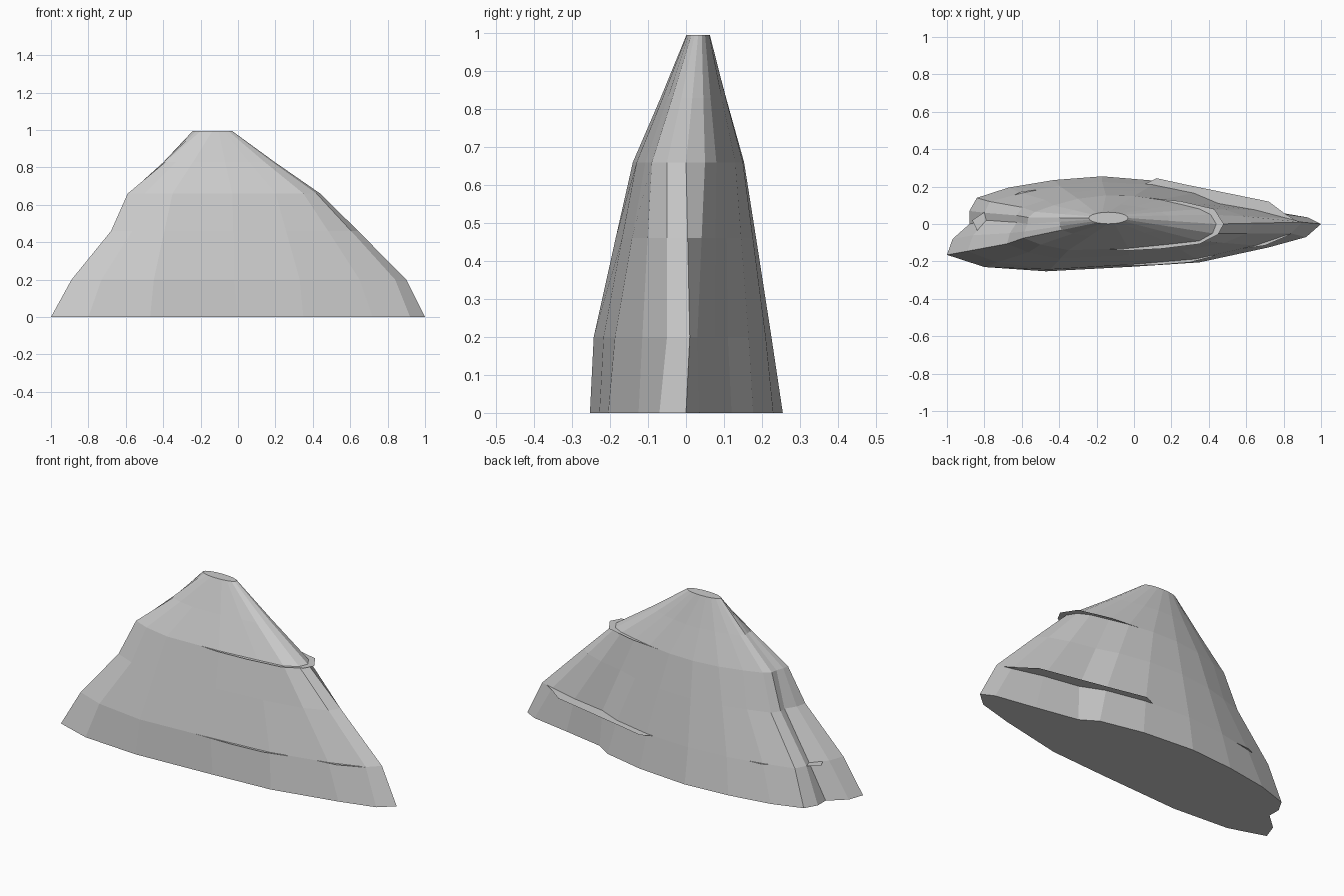
import bpy, bmesh, math

# Horizontal contours of the mountain, counter-clockwise from the +x tip
FOOT = [(1, 0), (.93, .035), (.7, .075), (.46, .12), (.37, .177), (.13, .23), (-.17, .255),
        (-.43, .235), (-.67, .195), (-.84, .14), (-.88, .07), (-.88, 0), (-.97, -.08),
        (-1, -.165), (-.8, -.23), (-.47, -.253), (0, -.228), (.35, -.205), (.72, -.125), (.92, -.07)]
LOW = [(.9, .01), (.82, .03), (.65, .075), (.45, .11), (.32, .165), (.1, .21), (-.17, .225),
       (-.4, .205), (-.6, .165), (-.77, .12), (-.8, .06), (-.79, .02), (-.86, -.06),
       (-.89, -.145), (-.73, -.205), (-.45, -.243), (-.02, -.217), (.33, -.187), (.65, -.115), (.84, -.05)]
HIGH = [(.44, 0), (.41, .05), (.35, .08), (.25, .105), (.14, .13), (0, .15), (-.15, .153),
        (-.3, .135), (-.43, .1), (-.53, .065), (-.565, .035), (-.57, 0), (-.585, -.04),
        (-.59, -.075), (-.5, -.11), (-.35, -.14), (-.03, -.13), (.2, -.107), (.35, -.09), (.42, -.05)]
N = len(FOOT)
PEAK = [(-.137 + .105 * math.cos(2 * math.pi * i / N), .032 + .031 * math.sin(2 * math.pi * i / N))
        for i in range(N)]


def blend(a, b, t, squeeze=1.0):
    """Contour between two others; squeeze pulls in the left end."""
    out = []
    for p, q in zip(a, b):
        x, y = p[0] + (q[0] - p[0]) * t, p[1] + (q[1] - p[1]) * t
        out.append((x * squeeze if x < -.5 else x, y))
    return out


def finish(bm, name):
    mesh = bpy.data.meshes.new(name)
    bm.to_mesh(mesh)
    bm.free()
    ob = bpy.data.objects.new(name, mesh)
    bpy.context.collection.objects.link(ob)


# Mountain body: stacked contours lofted and capped
levels = [(0, FOOT), (.2, LOW), (.46, blend(LOW, HIGH, .56, .94)), (.66, HIGH),
          (.83, blend(HIGH, PEAK, .52)), (.995, PEAK)]
bm = bmesh.new()
rings = [[bm.verts.new((x, y, z)) for x, y in pts] for z, pts in levels]
for a, b in zip(rings, rings[1:]):
    for i in range(N):
        j = (i + 1) % N
        bm.faces.new((a[i], a[j], b[j], b[i]))
bm.faces.new(rings[0][::-1])
bm.faces.new(rings[-1])
finish(bm, "mountain_body")


# Thin flat ledges that poke out of the slopes
def ledge(name, z, outline):
    bm = bmesh.new()
    bm.faces.new([bm.verts.new((x, y, z)) for x, y in outline])
    finish(bm, name)


ledge("upper_ledge", .66, [(-.2, -.13), (-.03, -.142), (.15, -.132), (.35, -.107), (.45, -.055),
                           (.48, 0), (.43, .08), (.25, .122), (.02, .145), (.2, .1), (.36, .05),
                           (.41, 0), (.38, -.05), (.2, -.09), (-.03, -.115)])
ledge("lower_back_ledge", .2, [(.06, .215), (.12, .245), (.28, .21), (.5, .165), (.72, .12),
                               (.8, .06), (.87, .015), (.62, .06), (.44, .09), (.3, .15)])
ledge("lower_front_ledge", .2, [(-.15, -.223), (.1, -.22), (.3, -.205), (.44, -.168), (.3, -.17), (0, -.2)])
ledge("lower_right_ledge", .2, [(.58, -.132), (.7, -.115), (.84, -.055), (.7, -.08)])
ledge("lower_left_ledge", .2, [(-.79, .07), (-.865, .02), (-.83, -.05), (-.77, .01)])
ledge("back_left_ledge", .2, [(-.64, .155), (-.6, .175), (-.5, .184), (-.55, .15)])
